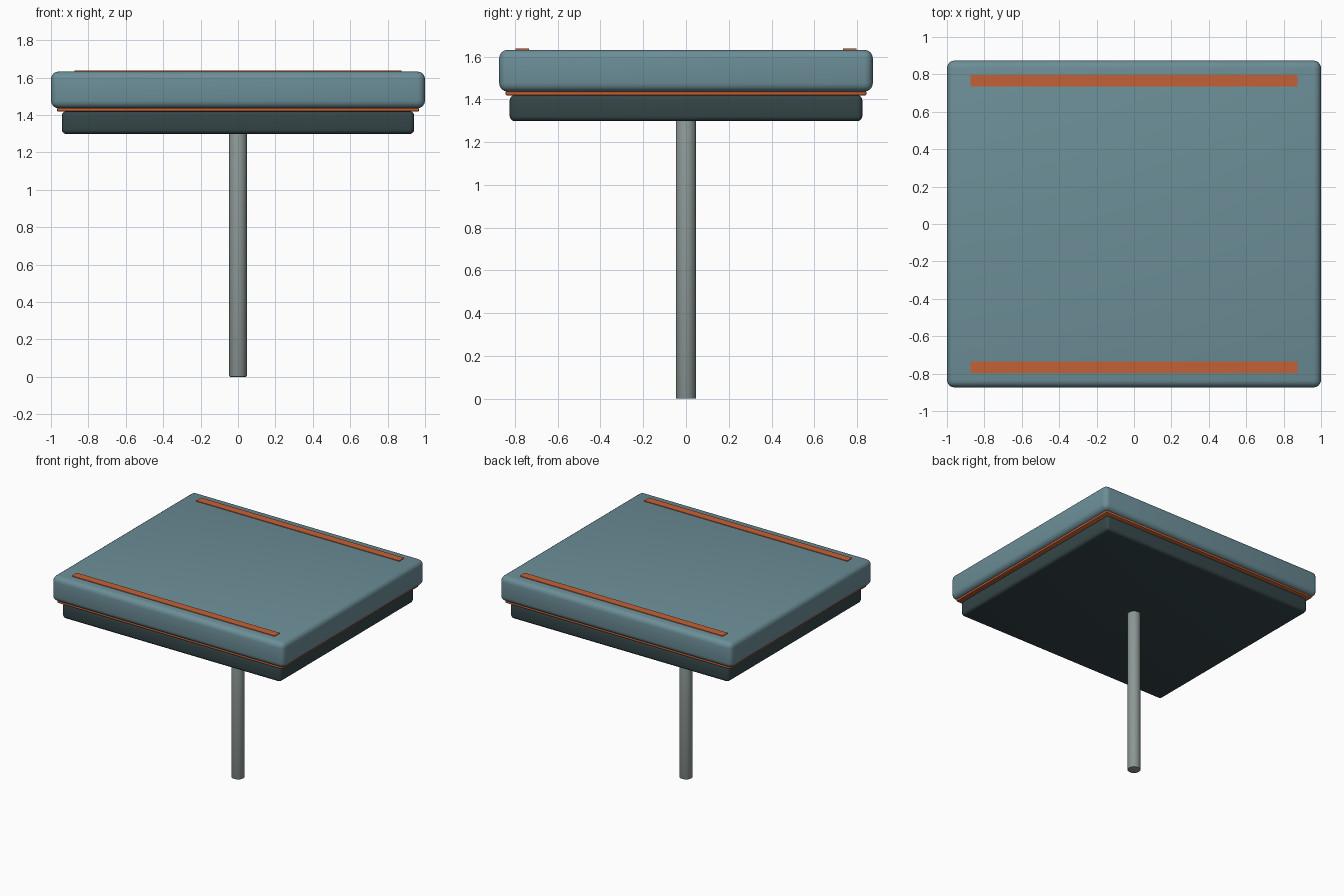
import bpy, math

if "Cube" in bpy.data.objects:
    bpy.data.objects.remove(bpy.data.objects["Cube"])

def material(name, rgb):
    m = bpy.data.materials.new(name)
    m.diffuse_color = (*rgb, 1)
    m.use_nodes = True
    m.node_tree.nodes["Principled BSDF"].inputs["Base Color"].default_value = m.diffuse_color
    return m

BLUE = material("blue_grey", (0.15, 0.27, 0.31))
DARK = material("dark_slate", (0.035, 0.06, 0.065))
ORANGE = material("orange", (0.55, 0.12, 0.035))
METAL = material("metal_grey", (0.26, 0.31, 0.30))

def finish(name, mat, bevel, segments):
    ob = bpy.context.object
    ob.name = name
    ob.data.materials.append(mat)
    if bevel:
        mod = ob.modifiers.new("bevel", 'BEVEL')
        mod.width = bevel
        mod.segments = segments
        mod.limit_method = 'ANGLE'
        mod.angle_limit = math.radians(40)
        bpy.ops.object.modifier_apply(modifier=mod.name)
    bpy.ops.object.shade_smooth_by_angle(angle=math.radians(35))
    return ob

def slab(name, hx, hy, z0, z1, mat, bevel=0, segments=4, y=0):
    bpy.ops.mesh.primitive_cube_add(size=1, location=(0, y, (z0 + z1) / 2))
    bpy.context.object.scale = (2 * hx, 2 * hy, z1 - z0)
    bpy.ops.object.transform_apply(location=False, rotation=False, scale=True)
    return finish(name, mat, bevel, segments)

# rounded upper panel, thin seam and darker lower tray
slab("upper_panel", 1.0, 0.874, 1.436, 1.632, BLUE, 0.04)
slab("seam_trim", 0.968, 0.845, 1.418, 1.438, ORANGE, 0.008, 2)
slab("lower_tray", 0.942, 0.825, 1.298, 1.42, DARK, 0.025)

# accent strips along the front and back edges
for side, y in (("front", -0.766), ("back", 0.766)):
    slab(side + "_accent_strip", 0.875, 0.031, 1.624, 1.637, ORANGE, y=y)

# supporting pole
bpy.ops.mesh.primitive_cylinder_add(vertices=32, radius=0.047, depth=1.31,
                                    location=(0, 0, 0.655))
finish("pole", METAL, 0.004, 2)
